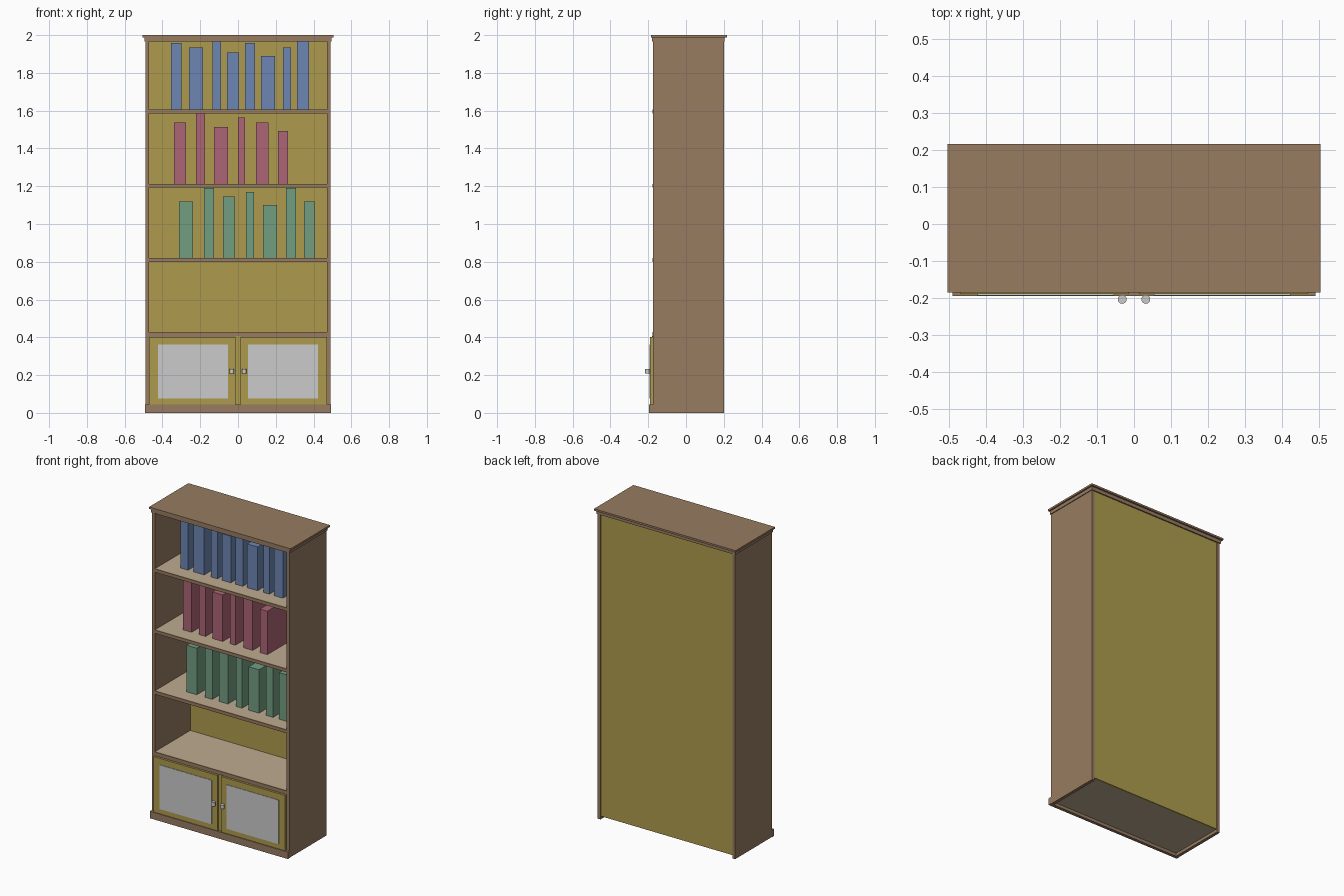
import bpy, bmesh

if "Cube" in bpy.data.objects:
    bpy.data.objects.remove(bpy.data.objects["Cube"])


def material(name, rgb):
    m = bpy.data.materials.new(name)
    m.diffuse_color = (*rgb, 1)
    m.use_nodes = True
    m.node_tree.nodes["Principled BSDF"].inputs["Base Color"].default_value = m.diffuse_color
    return m


WOOD = material("brown_wood", (0.31, 0.20, 0.12))
SHELF = material("pale_wood", (0.52, 0.41, 0.28))
OLIVE = material("olive_panel", (0.42, 0.33, 0.075))
BLUE = material("blue_cover", (0.15, 0.24, 0.45))
RED = material("red_cover", (0.42, 0.13, 0.18))
GREEN = material("green_cover", (0.17, 0.34, 0.22))


def finish(name, bm, mat):
    mesh = bpy.data.meshes.new(name)
    bm.to_mesh(mesh)
    bm.free()
    ob = bpy.data.objects.new(name, mesh)
    bpy.context.collection.objects.link(ob)
    if mat:
        mesh.materials.append(mat)
    return ob


def box(name, x0, x1, y0, y1, z0, z1, mat=None):
    bm = bmesh.new()
    bmesh.ops.create_cube(bm, size=1)
    for v in bm.verts:
        v.co.x = x1 if v.co.x > 0 else x0
        v.co.y = y1 if v.co.y > 0 else y0
        v.co.z = z1 if v.co.z > 0 else z0
    return finish(name, bm, mat)


# Carcass: sides, back, base board and plinth
for side, s in (("left", -1), ("right", 1)):
    xa, xb = sorted((s * 0.47, s * 0.49))
    box(side + "_side", xa, xb, -0.175, 0.2, 0, 1.975, WOOD)
box("back_panel", -0.47, 0.47, 0.185, 0.197, 0.02, 1.966, OLIVE)
box("base_board", -0.47, 0.47, -0.175, 0.185, 0.02, 0.045, SHELF)
box("plinth", -0.492, 0.492, -0.195, -0.175, 0, 0.045, WOOD)

# Stepped cornice
box("cornice_lower", -0.495, 0.495, -0.18, 0.205, 1.966, 1.988, WOOD)
box("cornice_top", -0.505, 0.505, -0.185, 0.216, 1.988, 2.0, WOOD)

# Shelves with brown front edging
TOPS = (0.427, 0.82, 1.213, 1.607)
for i, z in enumerate(TOPS):
    box(f"shelf_{i + 1}", -0.47, 0.47, -0.168, 0.185, z - 0.02, z, SHELF)
    low = 0.403 if i == 0 else z - 0.021
    box(f"shelf_edge_{i + 1}", -0.47, 0.47, -0.178, -0.168, low, z, WOOD)

# Books: left x, right x, height
ROWS = [
    ("green_book", TOPS[1], GREEN, [
        (-0.312, -0.238, 0.30), (-0.18, -0.127, 0.37), (-0.08, -0.016, 0.325),
        (0.042, 0.085, 0.35), (0.132, 0.206, 0.28), (0.254, 0.307, 0.37),
        (0.349, 0.407, 0.30)]),
    ("red_book", TOPS[2], RED, [
        (-0.338, -0.275, 0.325), (-0.222, -0.175, 0.371), (-0.127, -0.053, 0.30),
        (0, 0.037, 0.35), (0.095, 0.161, 0.325), (0.212, 0.265, 0.28)]),
    ("blue_book", TOPS[3], BLUE, [
        (-0.354, -0.30, 0.35), (-0.26, -0.185, 0.327), (-0.135, -0.09, 0.358),
        (-0.058, 0.005, 0.30), (0.037, 0.09, 0.35), (0.122, 0.196, 0.282),
        (0.238, 0.28, 0.327), (0.312, 0.376, 0.358)]),
]
for name, z, mat, books in ROWS:
    for i, (x0, x1, h) in enumerate(books):
        box(f"{name}_{i + 1}", x0, x1, -0.08, 0.14, z, z + h, mat)

# Cupboard: centre divider, doors, inset panels and knobs
box("door_divider", -0.013, 0.013, -0.18, 0.185, 0.045, 0.407, OLIVE)
for side, s in (("left", -1), ("right", 1)):
    xa, xb = sorted((s * 0.014, s * 0.47))
    box(side + "_door", xa, xb, -0.19, -0.175, 0.045, 0.402, OLIVE)
    xa, xb = sorted((s * 0.054, s * 0.424))
    box(side + "_door_panel", xa, xb, -0.193, -0.18, 0.077, 0.361)
    bm = bmesh.new()
    bmesh.ops.create_cone(bm, cap_ends=True, segments=24, radius1=0.012,
                          radius2=0.012, depth=0.025)
    bmesh.ops.translate(bm, verts=bm.verts, vec=(s * 0.032, -0.204, 0.22))
    knob = finish(side + "_knob", bm, None)
    bpy.ops.object.select_all(action='DESELECT')
    knob.select_set(True)
    bpy.context.view_layer.objects.active = knob
    bpy.ops.object.shade_smooth_by_angle()
